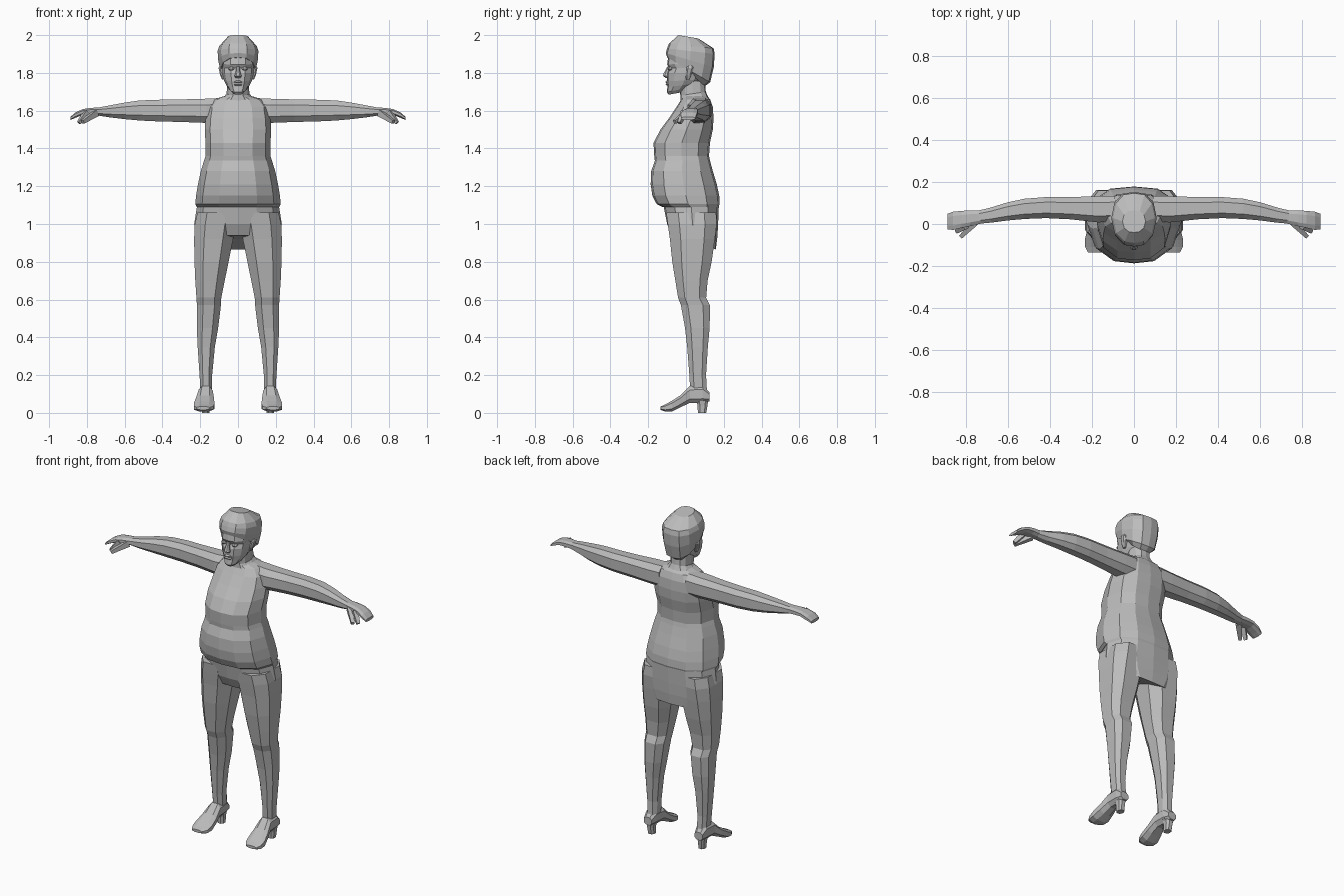
import bpy, bmesh
from mathutils import Vector

skin = bpy.data.materials.new("plain_grey")
skin.diffuse_color = (0.5, 0.5, 0.5, 1)

# cross-sections: (side fraction -1..1, depth fraction 0 front..1 back)
HALF = [(0.45, .03), (.84, .2), (1, .5), (.86, .8), (.5, .97)]
BODY = [(0, 0)] + HALF + [(0, 1)] + [(-u, v) for u, v in reversed(HALF)]
LIMB = [(-.45, .02), (.45, .02), (.93, .25), (.93, .75), (.5, .98), (-.5, .98), (-.95, .72), (-.95, .28)]


def loft(name, rings, mirror=False):
    """Skin a list of equal-length point rings and cap both ends."""
    bm = bmesh.new()
    loops = [[bm.verts.new(p) for p in r] for r in rings]
    n = len(loops[0])
    for a, b in zip(loops, loops[1:]):
        for i in range(n):
            j = (i + 1) % n
            bm.faces.new((a[i], a[j], b[j], b[i]))
    bm.faces.new(loops[0][::-1])
    bm.faces.new(loops[-1])
    bmesh.ops.recalc_face_normals(bm, faces=bm.faces)
    me = bpy.data.meshes.new(name)
    bm.to_mesh(me)
    bm.free()
    me.materials.append(skin)
    ob = bpy.data.objects.new(name, me)
    bpy.context.collection.objects.link(ob)
    if mirror:
        ob.modifiers.new("mirror", 'MIRROR').use_mirror_merge = False
    return ob


def level(shape, x0, x1, yf, yb, zf, zb=None):
    """Roughly horizontal ring, optionally tilted from front to back."""
    zb = zf if zb is None else zb
    return [((x0 + x1) / 2 + u * (x1 - x0) / 2, yf + v * (yb - yf), zf + v * (zb - zf)) for u, v in shape]


def across(x, yf, yb, zl, zh):
    """Upright ring facing along x."""
    return [(x, yf + v * (yb - yf), (zl + zh) / 2 + u * (zh - zl) / 2) for u, v in LIMB]


def along(y, x0, x1, zl, zh):
    """Upright ring facing along y."""
    return [(x0 + v * (x1 - x0), y, (zl + zh) / 2 + u * (zh - zl) / 2) for u, v in LIMB]


def stick(name, p, q, r0, r1):
    """Tapered four-sided digit between two points, mirrored."""
    p, q = Vector(p), Vector(q)
    d = (q - p).normalized()
    s = d.cross(Vector((0, 0, 1))).normalized()
    t = s.cross(d)
    loft(name, [[c + s * r * a + t * r * b for a, b in ((1, 1), (-1, 1), (-1, -1), (1, -1))]
                for c, r in ((p, r0), ((p + q) / 2, (r0 + r1) / 2), (q, r1))], True)


# torso: (z, half width, front, back)
loft("torso", [level(BODY, -w, w, f, b, z) for z, w, f, b in (
    (1.09, .218, -.125, .172), (1.105, .226, -.155, .178), (1.15, .222, -.178, .176),
    (1.21, .212, -.187, .163), (1.28, .197, -.184, .142), (1.335, .18, -.165, .127),
    (1.36, .172, -.168, .122), (1.43, .172, -.172, .127), (1.50, .176, -.135, .142),
    (1.56, .172, -.09, .146), (1.62, .162, -.05, .142), (1.66, .13, -.025, .128),
    (1.68, .062, -.02, .11))])

# pelvis, ending in a seat behind the thighs
loft("pelvis", [level(BODY, -w, w, f, b, zf, zb) for zf, zb, w, f, b in (
    (1.10, 1.10, .216, -.12, .174), (1.0, 1.0, .232, -.1, .17),
    (.94, .93, .215, -.07, .166), (.92, .865, .17, .03, .158))])

# legs: (z, inner x, outer x, front, back)
loft("leg", [level(LIMB, i, o, f, b, z) for z, i, o, f, b in (
    (1.06, .01, .222, -.11, .165), (1.0, .005, .237, -.102, .168), (.92, .02, .24, -.09, .158),
    (.8, .045, .237, -.077, .14), (.7, .066, .232, -.06, .118), (.61, .085, .225, -.045, .11),
    (.57, .087, .222, -.03, .13), (.45, .102, .222, -.008, .128), (.35, .12, .217, .004, .118),
    (.2, .135, .206, .016, .108), (.13, .135, .202, .02, .112), (.07, .14, .2, .03, .12))], True)

# shoes: (y, inner x, outer x, bottom, top), with a raised heel
loft("shoe", [along(*r) for r in (
    (.125, .145, .2, .06, .11), (.09, .135, .208, .05, .15), (.02, .132, .21, .05, .145),
    (-.03, .125, .225, .028, .095), (-.075, .122, .236, .006, .066),
    (-.11, .128, .234, .006, .046), (-.135, .15, .22, .016, .034))], True)
loft("heel", [level(LIMB, i, o, f, b, z) for z, i, o, f, b in (
    (0, .15, .192, .062, .108), (.04, .15, .195, .06, .115), (.09, .143, .203, .05, .122))], True)

# arms: (x, front, back, bottom, top)
loft("arm", [across(*r) for r in (
    (.09, .01, .135, 1.53, 1.672), (.17, .005, .135, 1.532, 1.668), (.30, .02, .13, 1.537, 1.664),
    (.42, .026, .13, 1.54, 1.662), (.52, .022, .122, 1.545, 1.658), (.60, .015, .105, 1.553, 1.646),
    (.68, .005, .08, 1.563, 1.63), (.74, 0, .065, 1.573, 1.618))], True)
loft("hand", [across(*r) for r in (
    (.73, 0, .066, 1.573, 1.619), (.78, -.012, .066, 1.577, 1.616), (.82, -.02, .064, 1.577, 1.61),
    (.86, -.03, .06, 1.562, 1.592), (.887, -.027, .05, 1.55, 1.568))], True)
stick("thumb", (.755, .01, 1.588), (.822, -.06, 1.54), .018, .009)
stick("forefinger", (.80, -.008, 1.592), (.842, -.035, 1.535), .015, .009)

# neck and head: (half width, front, back, front z, back z)
loft("neck", [level(BODY, -w, w, f, b, zf, zb) for w, f, b, zf, zb in (
    (.085, -.03, .118, 1.655, 1.67), (.06, -.03, .105, 1.68, 1.7), (.058, -.035, .1, 1.75, 1.76))])
loft("head", [level(BODY, -w, w, f, b, zf, zb) for w, f, b, zf, zb in (
    (.028, -.09, -.01, 1.685, 1.7), (.046, -.102, .03, 1.698, 1.725), (.062, -.098, .06, 1.725, 1.745),
    (.074, -.1, .08, 1.755, 1.765), (.084, -.1, .1, 1.8, 1.8), (.086, -.088, .1, 1.825, 1.83),
    (.088, -.1, .1, 1.845, 1.85), (.088, -.092, .11, 1.9, 1.9))])

# hair cap, lower at the nape
loft("hair", [level(BODY, -w, w, f, b, zf, zb) for w, f, b, zf, zb in (
    (.07, -.07, .1, 1.875, 1.73), (.094, -.1, .128, 1.882, 1.75), (.105, -.107, .147, 1.905, 1.83),
    (.108, -.1, .152, 1.93, 1.9), (.099, -.09, .146, 1.955, 1.93), (.055, -.04, .065, 2.0, 1.982))])

# face details
loft("nose", [level(LIMB, -w, w, f, -.08, z) for z, w, f in (
    (1.772, .014, -.105), (1.784, .02, -.124), (1.8, .014, -.118), (1.835, .008, -.098))])
loft("lips", [level(LIMB, -w, w, f, -.08, z) for z, w, f in (
    (1.732, .016, -.1), (1.739, .026, -.109), (1.746, .028, -.104), (1.753, .022, -.11), (1.76, .01, -.102))])
loft("eye", [level(LIMB, .036 - w, .036 + w, f, -.07, z) for z, w, f in (
    (1.812, .008, -.092), (1.821, .018, -.097), (1.831, .009, -.092))], True)
loft("ear", [level(LIMB, .07, o, f, b, z) for z, o, f, b in (
    (1.765, .085, .0, .02), (1.79, .096, -.004, .03), (1.825, .104, 0, .042), (1.845, .096, .01, .036))], True)
